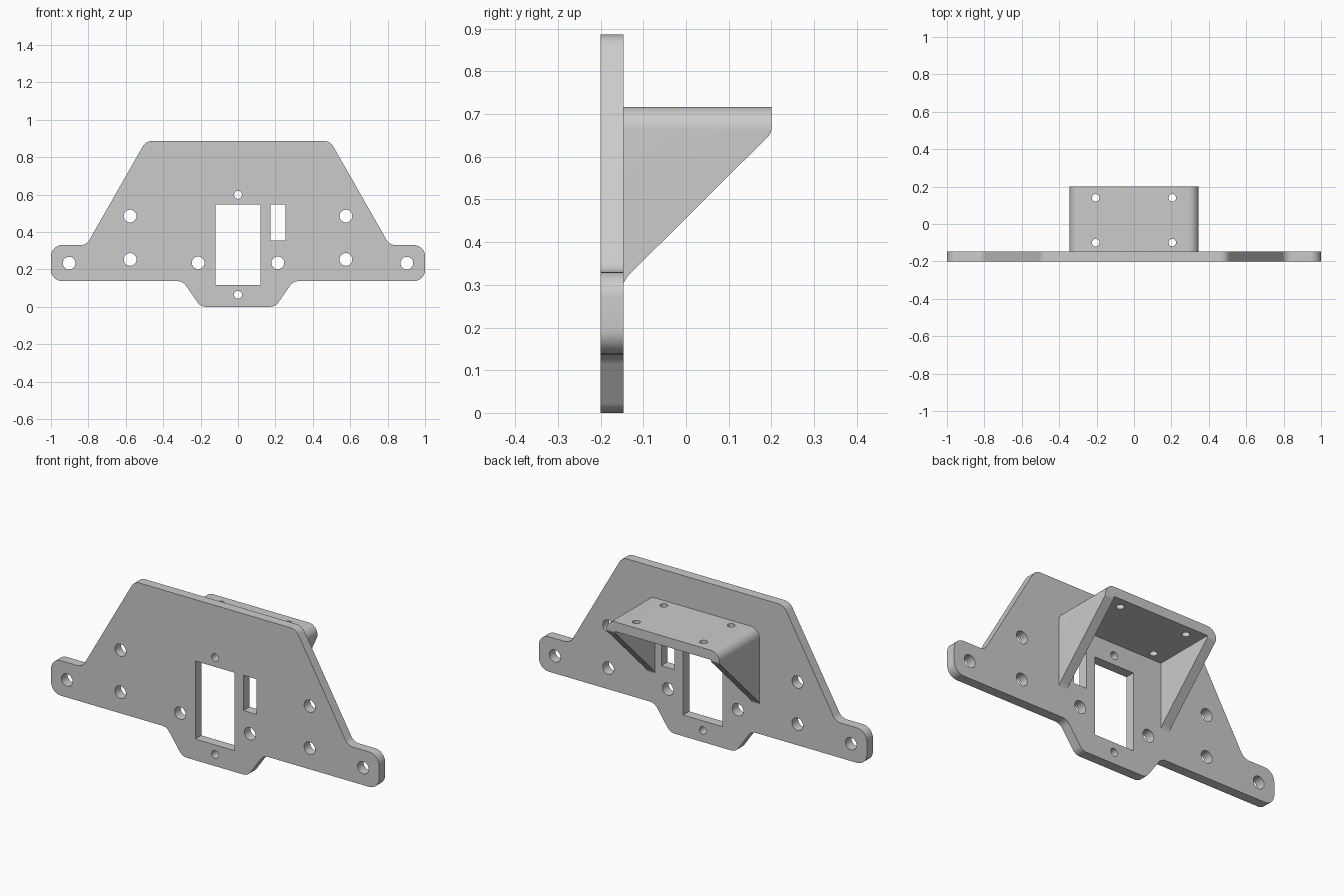
import bpy, bmesh
from math import cos, sin, pi, radians
from mathutils import Matrix, Vector

if "Cube" in bpy.data.objects:
    bpy.data.objects.remove(bpy.data.objects["Cube"])

grey = bpy.data.materials.new("plain grey")
grey.use_nodes = True
grey.diffuse_color = (0.6, 0.6, 0.6, 1)
grey.node_tree.nodes["Principled BSDF"].inputs["Base Color"].default_value = (0.6, 0.6, 0.6, 1)

# Columns send the drawing plane (u, v) and its depth w to world axes
FACING_Y = Matrix(((1, 0, 0, 0), (0, 0, 1, 0), (0, 1, 0, 0), (0, 0, 0, 1)))
FACING_X = Matrix(((0, 0, 1, 0), (1, 0, 0, 0), (0, 1, 0, 0), (0, 0, 0, 1)))
FACING_Z = Matrix.Identity(4)


def rounded(corners, steps=8):
    """Closed outline from (u, v, radius) corners, with true arcs."""
    out = []
    for i, (u, v, r) in enumerate(corners):
        p = Vector((u, v))
        if r == 0:
            out.append(p)
            continue
        a = (Vector(corners[i - 1][:2]) - p).normalized()
        b = (Vector(corners[(i + 1) % len(corners)][:2]) - p).normalized()
        half = a.angle(b) / 2
        centre = p + (a + b).normalized() * r / sin(half)
        start = p + a * r * cos(half) / sin(half) - centre
        sweep = (pi - 2 * half) * (1 if a.x * b.y - a.y * b.x < 0 else -1)
        for k in range(steps + 1):
            out.append(centre + Matrix.Rotation(sweep * k / steps, 2) @ start)
    return out


def circle(u, v, r, n=32):
    return [Vector((u + r * cos(2 * pi * k / n), v + r * sin(2 * pi * k / n))) for k in range(n)]


def rect(u0, u1, v0, v1):
    return [Vector(p) for p in ((u0, v0), (u1, v0), (u1, v1), (u0, v1))]


def prism(name, loops, w0, w1, frame):
    """Extrude an outline, with any inner loops as holes, from w0 to w1."""
    curve = bpy.data.curves.new(name, 'CURVE')
    curve.dimensions, curve.fill_mode = '2D', 'BOTH'
    curve.extrude = (w1 - w0) / 2
    for loop in loops:
        s = curve.splines.new('POLY')
        s.points.add(len(loop) - 1)
        for point, p in zip(s.points, loop):
            point.co = (p.x, p.y, 0, 1)
        s.use_cyclic_u = True
    temp = bpy.data.objects.new(name, curve)
    mesh = bpy.data.meshes.new_from_object(temp)
    bpy.data.objects.remove(temp)
    bpy.data.curves.remove(curve)
    mesh.transform(frame @ Matrix.Translation((0, 0, (w0 + w1) / 2)))
    bm = bmesh.new()
    bm.from_mesh(mesh)
    bmesh.ops.remove_doubles(bm, verts=bm.verts, dist=1e-5)
    bmesh.ops.dissolve_limit(bm, angle_limit=radians(0.5), verts=bm.verts, edges=bm.edges)
    bmesh.ops.recalc_face_normals(bm, faces=bm.faces)
    bm.to_mesh(mesh)
    bm.free()
    mesh.materials.clear()
    mesh.materials.append(grey)
    obj = bpy.data.objects.new(name, mesh)
    bpy.context.collection.objects.link(obj)
    return obj


def cut(obj, cutter, operation):
    mod = obj.modifiers.new(cutter.name, 'BOOLEAN')
    mod.object, mod.operation, mod.solver = cutter, operation, 'EXACT'
    cutter.hide_render = True
    cutter.hide_set(True)
    cutter.display_type = 'WIRE'


def smooth(obj):
    bpy.ops.object.select_all(action='DESELECT')
    obj.select_set(True)
    bpy.context.view_layer.objects.active = obj
    for mod in list(obj.modifiers):
        bpy.ops.object.modifier_apply(modifier=mod.name)
    bpy.ops.object.shade_smooth_by_angle(angle=radians(30))


# Mounting plate: mirrored outline with bolt holes and two windows
half = [(0.2, 0, 0.055), (0.295, 0.137, 0.055), (1, 0.137, 0.06), (1, 0.33, 0.06),
        (0.81, 0.33, 0.055), (0.493, 0.886, 0.055)]
outline = rounded(half + [(-u, v, r) for u, v, r in reversed(half)])
bolts = [(0.577, 0.485), (0.577, 0.253), (0.213, 0.235), (0.903, 0.233)]
holes = [circle(side * u, v, 0.034) for u, v in bolts for side in (-1, 1)]
holes += [circle(0, v, 0.021) for v in (0.064, 0.598)]
holes += [rect(-0.12, 0.12, 0.117, 0.547), rect(0.173, 0.253, 0.353, 0.547)]
plate = prism("mounting_plate", [outline] + holes, -0.2, -0.147, FACING_Y)
smooth(plate)

# Bracket: folded channel whose cheeks are trimmed to triangular gussets
w, t, top, low = 0.345, 0.053, 0.717, 0.25
channel = rounded([(-w, low, 0), (-w + t, low, 0), (-w + t, top - t, 0), (w - t, top - t, 0),
                   (w - t, low, 0), (w, low, 0), (w, top, t), (-w, top, t)])
bracket = prism("shelf_bracket", [channel], -0.147, 0.23, FACING_Y)
side = rounded([(-0.17, 0.8, 0), (-0.17, 0.26, 0), (-0.147, 0.303, 0), (-0.137, 0.32, 0.03),
                (0.2, 0.655, 0.025), (0.2, 0.8, 0)])
trim = prism("gusset_trim", [side], -0.5, 0.5, FACING_X)
cut(bracket, trim, 'INTERSECT')

# Four screw holes through the shelf
drills = [prism("shelf_drill", [circle(x, y, 0.02)], 0.6, 0.8, FACING_Z)
          for x in (-0.205, 0.205) for y in (-0.1, 0.14)]
for drill in drills:
    cut(bracket, drill, 'DIFFERENCE')
smooth(bracket)
for helper in [trim] + drills:
    bpy.data.objects.remove(helper)
